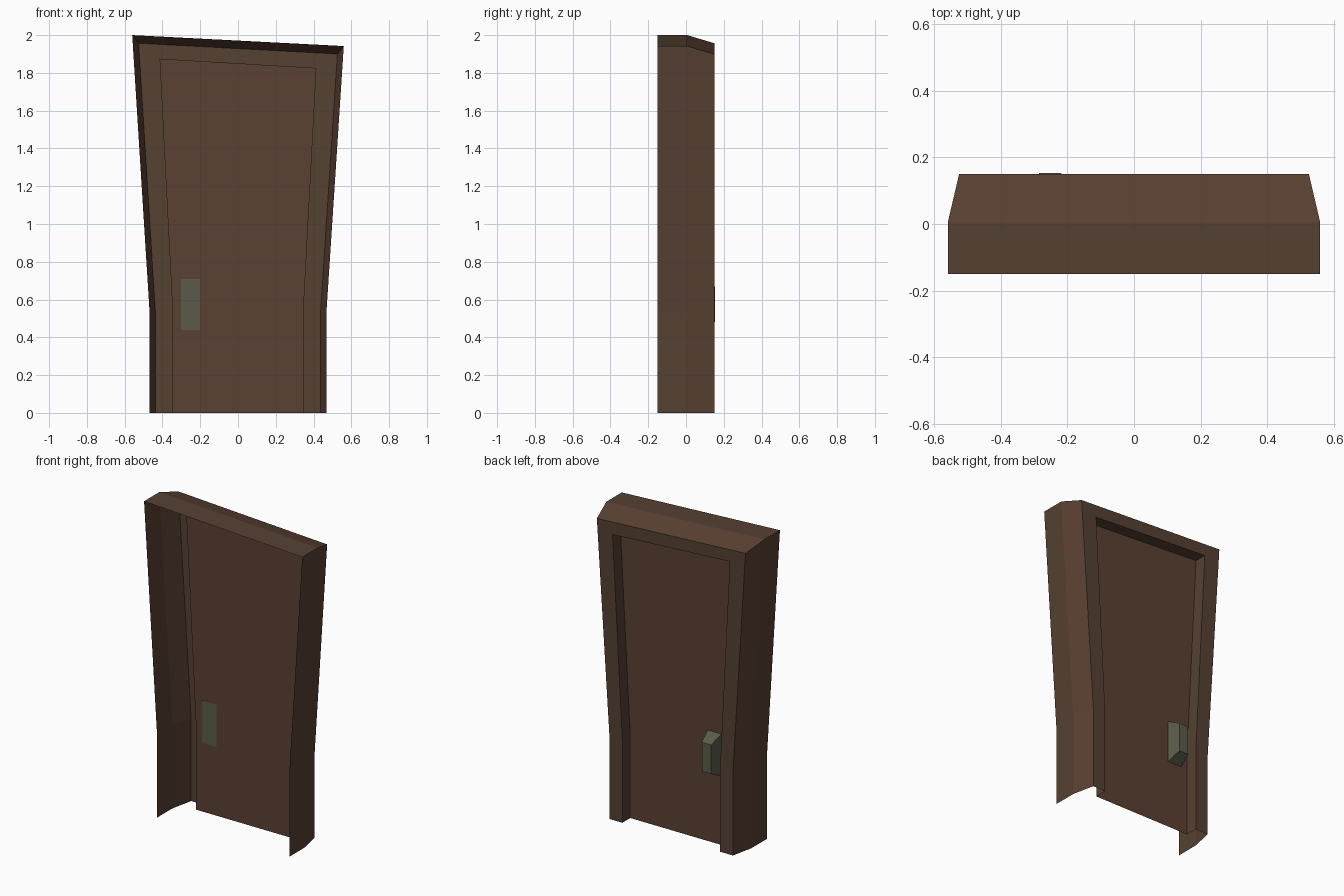
import bpy, bmesh

if "Cube" in bpy.data.objects:
    bpy.data.objects.remove(bpy.data.objects["Cube"])


def material(name, rgb):
    m = bpy.data.materials.new(name)
    m.diffuse_color = (*rgb, 1)
    m.use_nodes = True
    m.node_tree.nodes["Principled BSDF"].inputs["Base Color"].default_value = m.diffuse_color
    return m


frame_brown = material("frame brown", (0.092, 0.053, 0.032))
door_brown = material("reddish brown", (0.105, 0.053, 0.033))
metal = material("grey green metal", (0.105, 0.108, 0.068))


def outline(bm, y, foot, head, z_left, z_right):
    """Open-bottomed crooked doorway outline at depth y."""
    pts = [(-foot, 0), (-foot, 0.53), (-head, z_left),
           (head, z_right), (foot, 0.53), (foot, 0)]
    return [bm.verts.new((x, y, z)) for x, z in pts]


def finish(bm, name, mats):
    mesh = bpy.data.meshes.new(name)
    bm.to_mesh(mesh)
    bm.free()
    for m in mats:
        mesh.materials.append(m)
    ob = bpy.data.objects.new(name, mesh)
    bpy.context.collection.objects.link(ob)
    return ob


# Thin frame shell: front band, tapered band, back rim, reveal
FRONT = (0.468, 0.56, 2.0, 1.942)
BACK = (0.437, 0.526, 1.957, 1.9)
INNER = (0.346, 0.415, 1.875, 1.826)
bm = bmesh.new()
rings = [outline(bm, y, *o) for y, o in
         [(-0.15, FRONT), (0.005, FRONT), (0.15, BACK), (0.15, INNER), (0.07, INNER)]]
for k, (a, b) in enumerate(zip(rings, rings[1:])):
    for i in range(5):
        f = bm.faces.new((a[i], a[i + 1], b[i + 1], b[i]))
        f.material_index = 1 if k == 1 else 0
finish(bm, "door_frame", [frame_brown, door_brown])

# Door leaf, split at the bend in the outline
bm = bmesh.new()
v = outline(bm, 0.07, *INNER)
bm.faces.new((v[0], v[1], v[4], v[5]))
bm.faces.new((v[1], v[2], v[3], v[4]))
finish(bm, "door_panel", [door_brown])

# Handle: box tapering away from the door, its base showing through
bm = bmesh.new()
bmesh.ops.create_cube(bm, size=1)
for w in bm.verts:
    outer = w.co.y > 0
    w.co = (-0.252 + w.co.x * (0.066 if outer else 0.1),
            0.153 if outer else 0.069,
            0.575 + w.co.z * (0.186 if outer else 0.27))
finish(bm, "handle", [metal])
